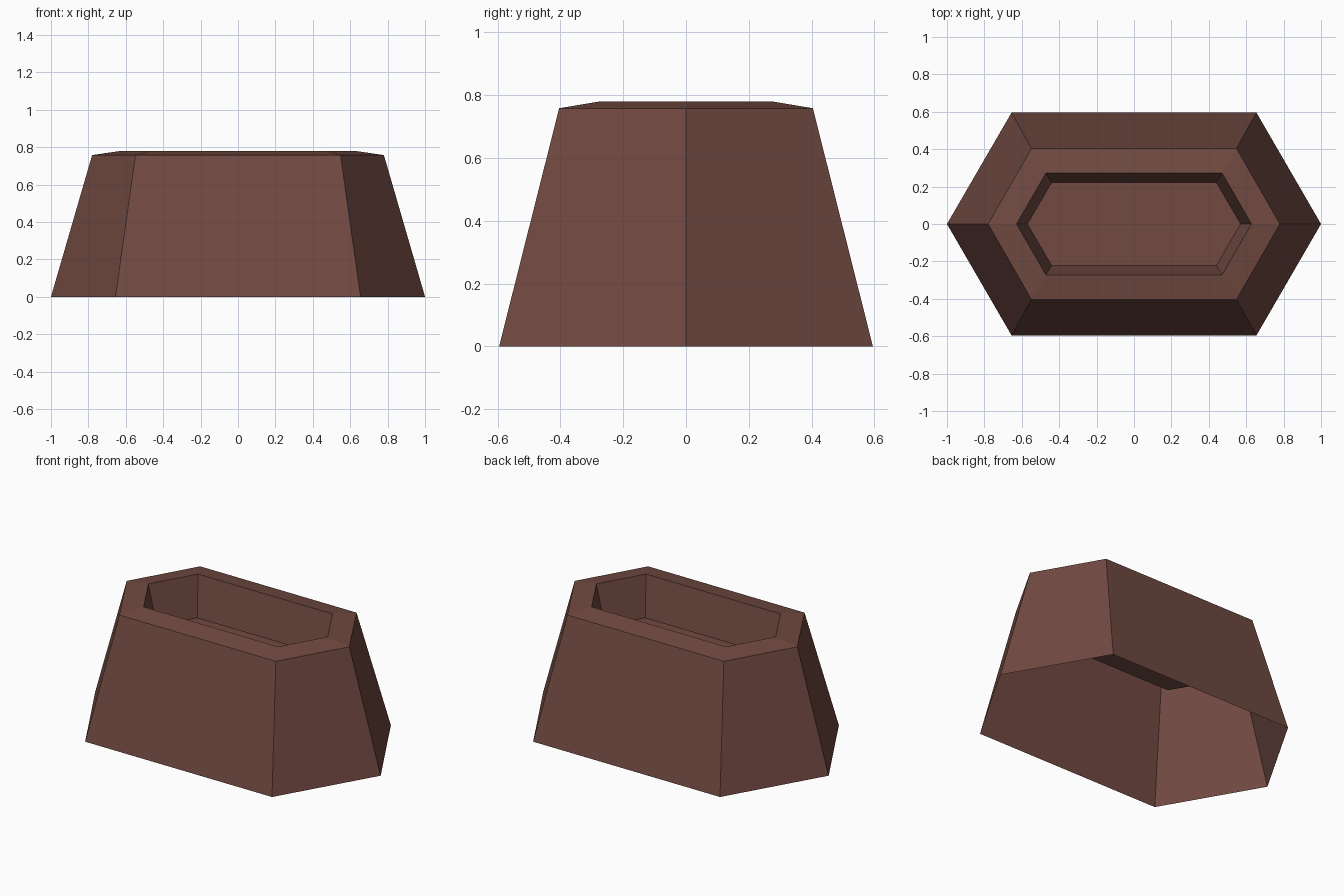
import bpy
import bmesh

cube = bpy.data.objects.get("Cube")
if cube:
    bpy.data.objects.remove(cube, do_unlink=True)


def make_material(name, color):
    mat = bpy.data.materials.new(name)
    mat.use_nodes = True
    mat.diffuse_color = color
    mat.node_tree.nodes["Principled BSDF"].inputs["Base Color"].default_value = color
    return mat


def hexagon(bm, tip_x, side_x, side_y, z):
    """Counter-clockwise ring of a hexagon stretched along x."""
    points = [(tip_x, 0), (side_x, side_y), (-side_x, side_y),
              (-tip_x, 0), (-side_x, -side_y), (side_x, -side_y)]
    return [bm.verts.new((x, y, z)) for x, y in points]


def bridge(bm, lower, upper):
    count = len(lower)
    for i in range(count):
        j = (i + 1) % count
        bm.faces.new((lower[i], lower[j], upper[j], upper[i]))


# Rings from the open base, over the rim, down to the recess floor
profile = [
    (1.0, 0.655, 0.595, 0.0),     # base edge
    (0.78, 0.548, 0.404, 0.758),  # outer rim
    (0.628, 0.471, 0.272, 0.78),  # opening
    (0.57, 0.44, 0.222, 0.53),    # recess floor
]

bm = bmesh.new()
rings = [hexagon(bm, *row) for row in profile]
for lower, upper in zip(rings, rings[1:]):
    bridge(bm, lower, upper)
bm.faces.new(rings[-1])

mesh = bpy.data.meshes.new("hollow_hexagonal_pot")
bm.to_mesh(mesh)
bm.free()
mesh.materials.append(make_material("reddish brown", (0.165, 0.068, 0.053, 1)))
pot = bpy.data.objects.new("hollow_hexagonal_pot", mesh)
bpy.context.collection.objects.link(pot)
